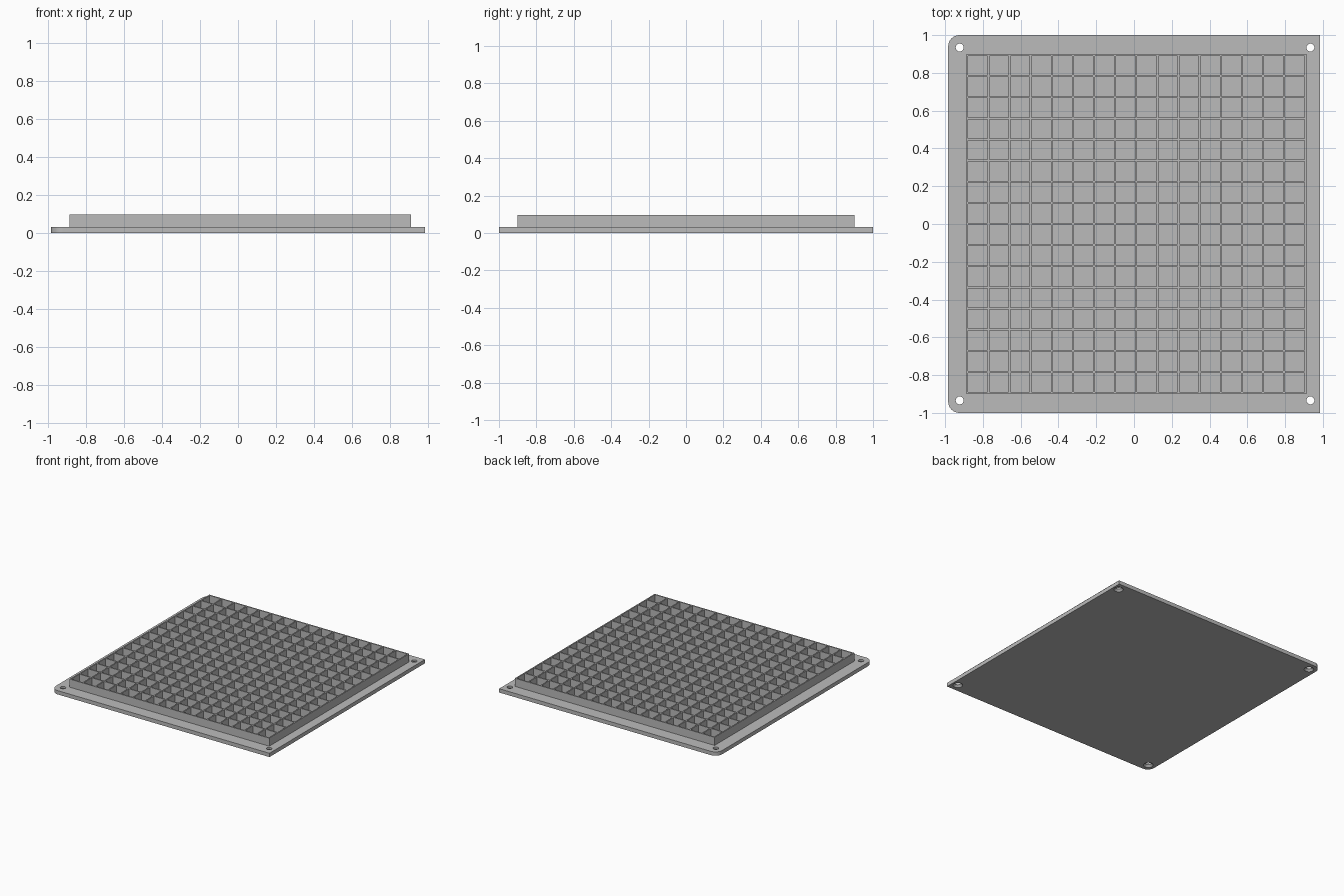
import bpy, bmesh
from math import cos, sin, pi

cube = bpy.data.objects.get("Cube")
if cube:
    bpy.data.objects.remove(cube, do_unlink=True)

HALF_X, HALF_Y, PLATE_T, TOP = 0.984, 1.0, 0.031, 0.097
CORNER_R = 0.06
CELLS, WALL, GRID_SIZE, GRID_X = 16, 0.01, 1.8, 0.012

grey = bpy.data.materials.new("plain grey")
grey.use_nodes = True
GREY = (0.5, 0.5, 0.5, 1)
grey.diffuse_color = GREY
grey.node_tree.nodes["Principled BSDF"].inputs["Base Color"].default_value = GREY


def finish(bm, name):
    bmesh.ops.recalc_face_normals(bm, faces=bm.faces)
    mesh = bpy.data.meshes.new(name)
    bm.to_mesh(mesh)
    bm.free()
    mesh.materials.append(grey)
    obj = bpy.data.objects.new(name, mesh)
    bpy.context.collection.objects.link(obj)
    return obj


def extrude_up(bm, height):
    new = bmesh.ops.extrude_face_region(bm, geom=bm.faces[:])["geom"]
    verts = [v for v in new if isinstance(v, bmesh.types.BMVert)]
    bmesh.ops.translate(bm, verts=verts, vec=(0, 0, height))


# Base plate: two rounded corners on the -x side, square on the +x side
bm = bmesh.new()
outline = [(HALF_X, -HALF_Y), (HALF_X, HALF_Y)]
for sy, start in ((1, pi / 2), (-1, pi)):
    for k in range(9):
        a = start + k * pi / 16
        outline.append((-HALF_X + CORNER_R + CORNER_R * cos(a),
                        sy * (HALF_Y - CORNER_R) + CORNER_R * sin(a)))
bm.faces.new([bm.verts.new((x, y, 0)) for x, y in outline])
extrude_up(bm, PLATE_T)
plate = finish(bm, "base_plate")

# Screw holes, countersunk from below
bm = bmesh.new()
HOLE_PROFILE = ((0.04, -0.004), (0.021, 0.016), (0.021, 0.05))
SIDES = 24
for cx in (-0.923, 0.934):
    for cy in (-0.934, 0.934):
        rings = [[bm.verts.new((cx + r * cos(2 * pi * k / SIDES),
                                cy + r * sin(2 * pi * k / SIDES), z))
                  for k in range(SIDES)] for r, z in HOLE_PROFILE]
        for low, high in zip(rings, rings[1:]):
            for k in range(SIDES):
                n = (k + 1) % SIDES
                bm.faces.new((low[k], low[n], high[n], high[k]))
        bm.faces.new(rings[0][::-1])
        bm.faces.new(rings[-1])
cutter = finish(bm, "hole_cutter")
cutter.hide_render = True
mod = plate.modifiers.new("holes", "BOOLEAN")
mod.operation = "DIFFERENCE"
mod.solver = "EXACT"
mod.object = cutter
bpy.context.view_layer.objects.active = plate
bpy.ops.object.modifier_apply(modifier=mod.name)
bpy.data.objects.remove(cutter, do_unlink=True)

# Grid of thin walls forming open square cells
bm = bmesh.new()
pitch = (GRID_SIZE - WALL) / CELLS
edges = [i * pitch + side - GRID_SIZE / 2
         for i in range(CELLS + 1) for side in (0, WALL)]
pts = [[bm.verts.new((x + GRID_X, y, PLATE_T)) for y in edges] for x in edges]
for i in range(len(edges) - 1):
    for j in range(len(edges) - 1):
        if i % 2 == 0 or j % 2 == 0:
            bm.faces.new((pts[i][j], pts[i + 1][j],
                          pts[i + 1][j + 1], pts[i][j + 1]))
extrude_up(bm, TOP - PLATE_T)
finish(bm, "cell_grid")
